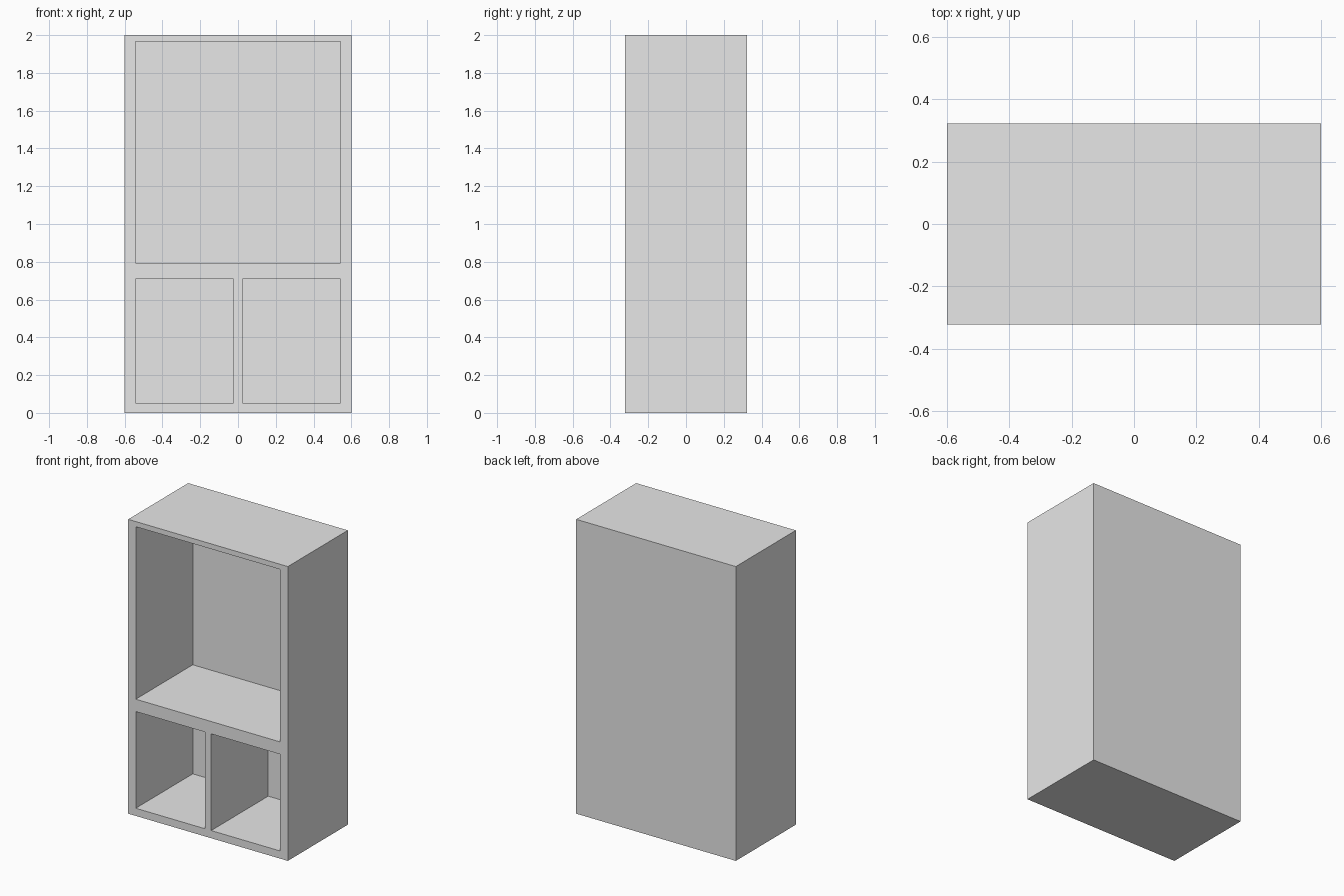
import bpy

cube = bpy.data.objects.get("Cube")
if cube:
    bpy.data.objects.remove(cube, do_unlink=True)

WIDTH, DEPTH, HEIGHT = 1.2, 0.644, 2.0
BACK_PANEL = 0.032
SIDE = 0.543       # inner face of the side panels
DIVIDER = 0.024    # half thickness of the lower divider

grey = bpy.data.materials.new("plain grey")
grey.use_nodes = True
grey.diffuse_color = (0.8, 0.8, 0.8, 1)
grey.node_tree.nodes["Principled BSDF"].inputs["Base Color"].default_value = (0.8, 0.8, 0.8, 1)


def box(name, x, y, z):
    """Box spanning the given (low, high) ranges."""
    spans = (x, y, z)
    bpy.ops.mesh.primitive_cube_add(size=1, location=[(a + b) / 2 for a, b in spans])
    obj = bpy.context.object
    obj.name = name
    obj.scale = [b - a for a, b in spans]
    bpy.ops.object.transform_apply(location=True, rotation=False, scale=True)
    obj.data.materials.append(grey)
    return obj


# Cabinet body
cabinet = box("cabinet", (-WIDTH / 2, WIDTH / 2), (-DEPTH / 2, DEPTH / 2), (0, HEIGHT))

# Open compartments: one tall above, two small below
compartments = {
    "upper_compartment": ((-SIDE, SIDE), (0.793, 1.965)),
    "lower_right_compartment": ((-SIDE, -DIVIDER), (0.052, 0.709)),
    "lower_left_compartment": ((DIVIDER, SIDE), (0.052, 0.709)),
}
for name, (x, z) in compartments.items():
    cutter = box(name, x, (-DEPTH, DEPTH / 2 - BACK_PANEL), z)
    cutter.hide_render = True
    bpy.context.view_layer.objects.active = cabinet
    cut = cabinet.modifiers.new(name, "BOOLEAN")
    cut.operation = "DIFFERENCE"
    cut.solver = "EXACT"
    cut.object = cutter
    bpy.ops.object.modifier_apply(modifier=cut.name)
    bpy.data.objects.remove(cutter, do_unlink=True)
